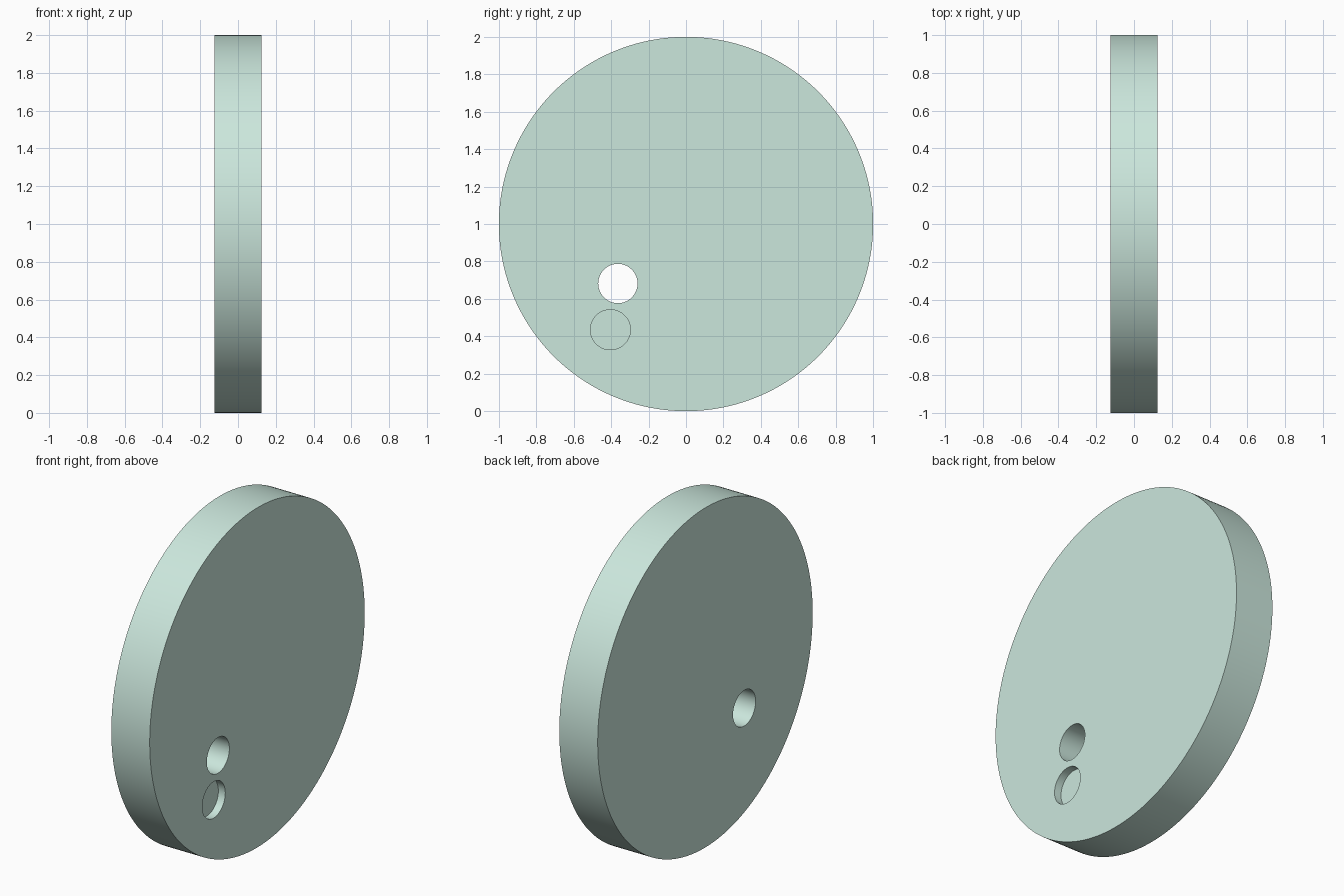
import bpy
import math

if "Cube" in bpy.data.objects:
    bpy.data.objects.remove(bpy.data.objects["Cube"])

THICK = 0.25


def cylinder(name, radius, x0, x1, y, z, sides):
    """Cylinder lying along x, spanning x0 to x1."""
    bpy.ops.mesh.primitive_cylinder_add(
        vertices=sides, radius=radius, depth=x1 - x0,
        location=((x0 + x1) / 2, y, z), rotation=(0, math.pi / 2, 0))
    ob = bpy.context.object
    ob.name = name
    bpy.ops.object.transform_apply(location=False, rotation=True, scale=True)
    return ob


# Main disc standing on its rim
disc = cylinder("disc", 1.0, -THICK / 2, THICK / 2, 0, 1, 256)

# Through hole, and a shallow recess in the right face only
cutters = [
    cylinder("through_hole_cutter", 0.105, -0.3, 0.3, -0.364, 0.682, 96),
    cylinder("recess_cutter", 0.107, THICK / 2 - 0.045, 0.3, -0.404, 0.435, 96),
]
for cutter in cutters:
    mod = disc.modifiers.new(cutter.name, 'BOOLEAN')
    mod.operation = 'DIFFERENCE'
    mod.solver = 'EXACT'
    mod.object = cutter

# Apply the cuts, then remove the cutters
bpy.ops.object.select_all(action='DESELECT')
disc.select_set(True)
bpy.context.view_layer.objects.active = disc
for mod in list(disc.modifiers):
    bpy.ops.object.modifier_apply(modifier=mod.name)
for cutter in cutters:
    bpy.data.objects.remove(cutter, do_unlink=True)

# Smooth rim and hole walls with crisp edges
bpy.ops.object.shade_smooth_by_angle(angle=math.radians(30))

# Pale green finish
mat = bpy.data.materials.new("pale_green")
mat.diffuse_color = (0.60, 0.80, 0.72, 1)
mat.use_nodes = True
mat.node_tree.nodes["Principled BSDF"].inputs["Base Color"].default_value = mat.diffuse_color
disc.data.materials.append(mat)
